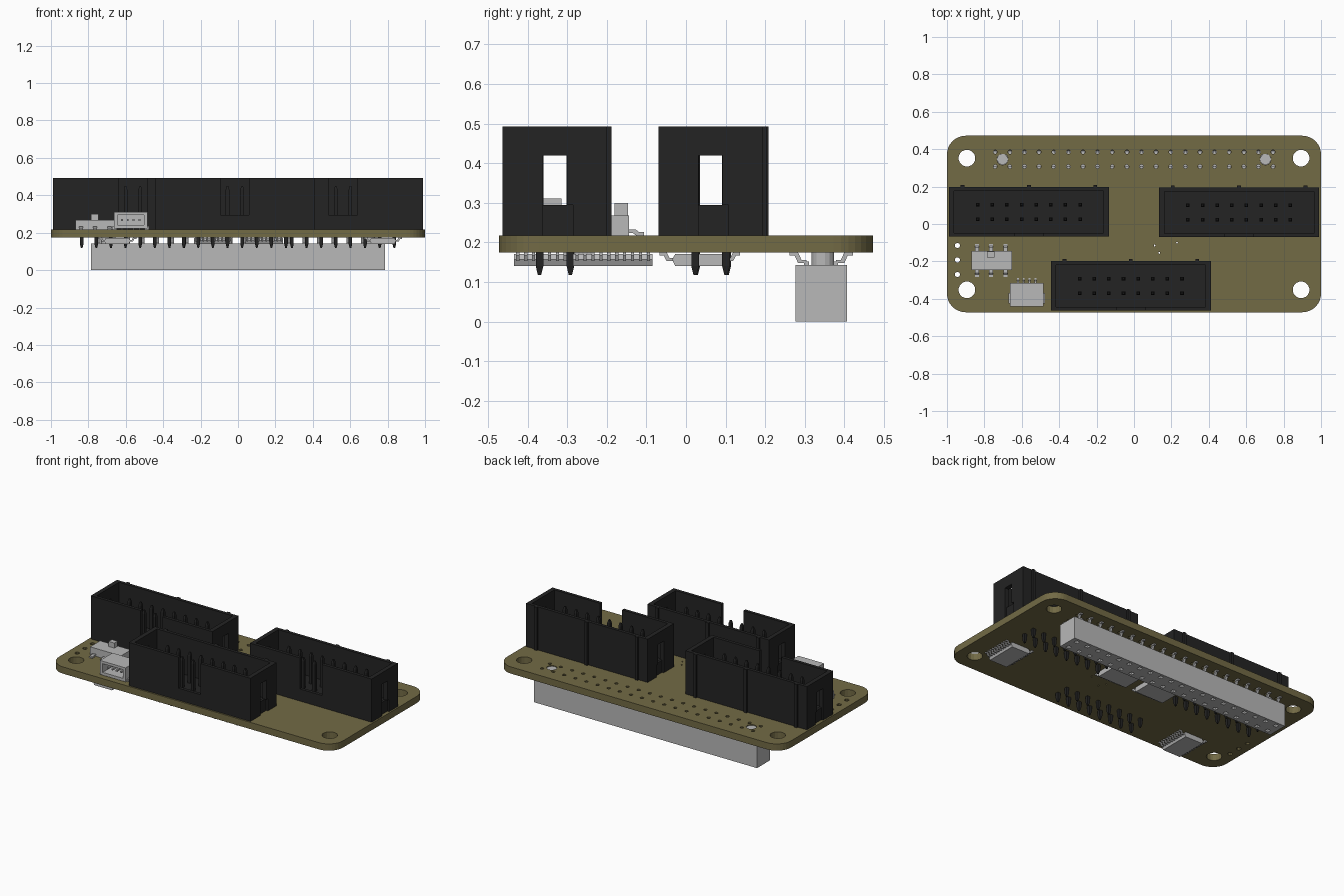
import bpy
import bmesh
import math
from mathutils import Matrix, Vector

if "Cube" in bpy.data.objects:
    bpy.data.objects.remove(bpy.data.objects["Cube"])


def material(name, r, g, b):
    m = bpy.data.materials.new(name)
    m.use_nodes = True
    m.diffuse_color = (r, g, b, 1)
    m.node_tree.nodes["Principled BSDF"].inputs["Base Color"].default_value = (r, g, b, 1)
    return m


OLIVE = material("olive_board", 0.17, 0.145, 0.06)
BLACK = material("black_plastic", 0.017, 0.017, 0.017)
GREY = material("light_grey", 0.48, 0.48, 0.48)
BOTTOM, TOP = 0.175, 0.218


def box(bm, x, y, z):
    """Box from three (low, high) ranges."""
    size = Vector((x[1] - x[0], y[1] - y[0], z[1] - z[0]))
    mid = Vector((sum(x), sum(y), sum(z))) / 2
    bmesh.ops.create_cube(bm, size=1, matrix=Matrix.Translation(mid) @ Matrix.Diagonal(size.to_4d()))


def post(bm, x, y, z, r1, r2=None, sides=12):
    """Vertical cylinder or cone over a z range."""
    turn = Matrix.Rotation(math.pi / sides, 4, "Z")
    bmesh.ops.create_cone(bm, cap_ends=True, segments=sides, radius1=r1,
                          radius2=r1 if r2 is None else r2, depth=z[1] - z[0],
                          matrix=Matrix.Translation((x, y, sum(z) / 2)) @ turn)


def prism(bm, outline, low, high, place):
    """Extrude a 2D outline; place(a, b, t) gives the 3D position."""
    base = bm.faces.new([bm.verts.new(place(a, b, low)) for a, b in outline])
    new = bmesh.ops.extrude_face_region(bm, geom=[base])["geom"]
    a, b = outline[0]
    step = Vector(place(a, b, high)) - Vector(place(a, b, low))
    bmesh.ops.translate(bm, verts=[v for v in new if isinstance(v, bmesh.types.BMVert)], vec=step)


def finish(bm, name, mat, cutter=None):
    bmesh.ops.recalc_face_normals(bm, faces=bm.faces[:])
    mesh = bpy.data.meshes.new(name)
    bm.to_mesh(mesh)
    bm.free()
    obj = bpy.data.objects.new(name, mesh)
    bpy.context.collection.objects.link(obj)
    if mat:
        mesh.materials.append(mat)
    if cutter:
        tool = finish(cutter, name + "_cutter", None)
        tool.hide_render = True
        mod = obj.modifiers.new("cut", "BOOLEAN")
        mod.operation, mod.object, mod.solver, mod.use_self = "DIFFERENCE", tool, "EXACT", True
        bpy.context.view_layer.update()
        cut = bpy.data.meshes.new_from_object(obj.evaluated_get(bpy.context.evaluated_depsgraph_get()))
        obj.modifiers.clear()
        obj.data = cut
        bpy.data.objects.remove(tool)
    return obj


def gull_lead(bm, origin, direction, reach, near_z, foot_z, width):
    """Bent lead running from a body to a flat foot on the board."""
    d = Vector(direction)
    side = Vector((-d.y, d.x, 0))
    t = 0.008 if foot_z > near_z else -0.008
    outline = [(0, near_z), (reach * 0.5, near_z), (reach * 0.7, foot_z - t), (reach, foot_z - t),
               (reach, foot_z), (reach * 0.5, foot_z), (reach * 0.3, near_z + t), (0, near_z + t)]
    prism(bm, outline, -width / 2, width / 2,
          lambda a, b, s: Vector(origin) + d * a + side * s + Vector((0, 0, b)))


# Circuit board with rounded corners and drilled holes
columns = [-0.742 + i * 0.0782 for i in range(20)]
board, drill = bmesh.new(), bmesh.new()
outline = []
for k, (cx, cy) in enumerate([(0.9, 0.372), (-0.9, 0.372), (-0.9, -0.372), (0.9, -0.372)]):
    for i in range(9):
        a = (k + i / 8) * math.pi / 2
        outline.append((cx + 0.1 * math.cos(a), cy + 0.1 * math.sin(a)))
prism(board, outline, BOTTOM, TOP, lambda a, b, t: (a, b, t))
through = (BOTTOM - 0.05, TOP + 0.05)
for sx in (-1, 1):
    for sy in (-1, 1):
        post(drill, sx * 0.893, sy * 0.352, through, 0.045, sides=16)
    post(drill, sx * 0.703, 0.346, through, 0.03, sides=16)
for x in columns:
    for y in (0.307, 0.385):
        post(drill, x, y, through, 0.011, sides=8)
for y in (-0.115, -0.192, -0.27):
    post(drill, -0.944, y, through, 0.014, sides=10)
for x, y in [(0.11, -0.115), (0.135, -0.155), (0.23, -0.1)]:
    post(drill, x, y, through, 0.005, sides=6)
finish(board, "circuit_board", OLIVE, drill)


# Shrouded pin headers
def pin_header(name, cx, cy):
    hx, hy, top = 0.428, 0.132, 0.493
    shell, cut, pins = bmesh.new(), bmesh.new(), bmesh.new()
    box(shell, (cx - hx, cx + hx), (cy - hy, cy + hy), (TOP, top))
    box(cut, (cx - hx + 0.028, cx + hx - 0.028), (cy - hy + 0.02, cy + hy - 0.02), (0.255, top + 0.1))
    box(cut, (cx - 0.077, cx + 0.077), (cy - hy - 0.1, cy), (0.295, top + 0.1))
    box(cut, (cx - hx - 0.1, cx + hx + 0.1), (cy - 0.03, cy + 0.03), (0.295, 0.42))
    for s in (-1, 1):
        end = cx + s * hx
        box(cut, (end - 0.012, end + 0.012), (cy - 0.03, cy + 0.045), (TOP - 0.1, 0.295))
    finish(shell, name + "_shell", BLACK, cut)

    ribs = bmesh.new()
    for x in (-0.355, 0, 0.355):
        box(ribs, (cx + x - 0.01, cx + x + 0.01), (cy + hy, cy + hy + 0.011), (TOP, top))
    finish(ribs, name + "_ribs", BLACK)

    for i in range(8):
        for y in (-0.039, 0.039):
            x = cx + (i - 3.5) * 0.0782
            post(pins, x, cy + y, (0.14, 0.43), 0.0135, sides=4)
            post(pins, x, cy + y, (0.118, 0.14), 0.006, 0.0135, sides=4)
            post(pins, x, cy + y, (0.43, 0.45), 0.0135, 0.006, sides=4)
    finish(pins, name + "_pins", BLACK)


pin_header("left_header", 0.562, 0.062)
pin_header("right_header", -0.562, 0.065)
pin_header("front_header", -0.017, -0.331)

# Long socket under the board, with sockets, leads and locating pegs
body, holes, leads, pegs = (bmesh.new() for _ in range(4))
box(body, (-0.785, 0.785), (0.276, 0.407), (0, 0.143))
for x in columns:
    for s in (-1, 1):
        y = 0.3415 + s * 0.037
        box(holes, (x - 0.012, x + 0.012), (y - 0.012, y + 0.012), (-0.05, 0.1))
        box(leads, (x - 0.008, x + 0.008), (y - 0.006, y + 0.006), (0.14, 0.152))
        gull_lead(leads, (x, y, 0), (0, s, 0), 0.043, 0.148, BOTTOM, 0.016)
finish(body, "socket_body", GREY, holes)
finish(leads, "socket_leads", GREY)
for s in (-1, 1):
    post(pegs, s * 0.703, 0.346, (0.14, 0.214), 0.029, sides=16)
finish(pegs, "socket_pegs", GREY)


# Chips under the board, with a hexagonal section and two rows of leads
def chip(name, cx, cy, along_x):
    body, leads = bmesh.new(), bmesh.new()
    low, high, mid = 0.14, 0.171, 0.157
    section = [(-0.062, low), (0.062, low), (0.07, mid), (0.062, high), (-0.062, high), (-0.07, mid)]
    if along_x:
        place = lambda a, b, t: (cx + t, cy + a, b)
        out, run = Vector((0, 1, 0)), Vector((1, 0, 0))
    else:
        place = lambda a, b, t: (cx + a, cy + t, b)
        out, run = Vector((1, 0, 0)), Vector((0, 1, 0))
    prism(body, section, -0.1, 0.1, place)
    finish(body, name + "_body", GREY)
    for i in range(10):
        for s in (-1, 1):
            start = Vector((cx, cy, 0)) + run * (i - 4.5) * 0.02 + out * s * 0.066
            gull_lead(leads, start, out * s, 0.036, 0.153, BOTTOM, 0.008)
    finish(leads, name + "_leads", GREY)


chip("left_chip", 0.775, -0.185, False)
chip("right_chip", -0.645, -0.335, False)
chip("middle_left_chip", 0.14, 0.035, True)
chip("middle_right_chip", -0.135, 0.035, True)

# Slide switch
switch = bmesh.new()
box(switch, (-0.87, -0.653), (-0.245, -0.144), (TOP, 0.268))
box(switch, (-0.785, -0.745), (-0.18, -0.147), (0.268, 0.3))
for x in (-0.84, -0.764, -0.688):
    for s in (-1, 1):
        gull_lead(switch, (x, -0.1945 + s * 0.048, 0), (0, s, 0), 0.04, 0.232, TOP, 0.022)
finish(switch, "slide_switch", GREY)

# Small side-entry cable socket, open to the front
plug, cavity, contacts = bmesh.new(), bmesh.new(), bmesh.new()
box(plug, (-0.664, -0.484), (-0.44, -0.315), (TOP + 0.004, 0.311))
box(cavity, (-0.645, -0.503), (-0.5, -0.345), (0.24, 0.295))
finish(plug, "cable_socket", GREY, cavity)
for i in range(4):
    x = -0.574 + (i - 1.5) * 0.031
    box(contacts, (x - 0.005, x + 0.005), (-0.425, -0.34), (0.262, 0.272))
    gull_lead(contacts, (x, -0.318, 0), (0, 1, 0), 0.028, 0.232, TOP, 0.01)
for x in (-0.659, -0.489):
    box(contacts, (x - 0.012, x + 0.012), (-0.425, -0.37), (TOP, 0.235))
finish(contacts, "cable_socket_contacts", GREY)
